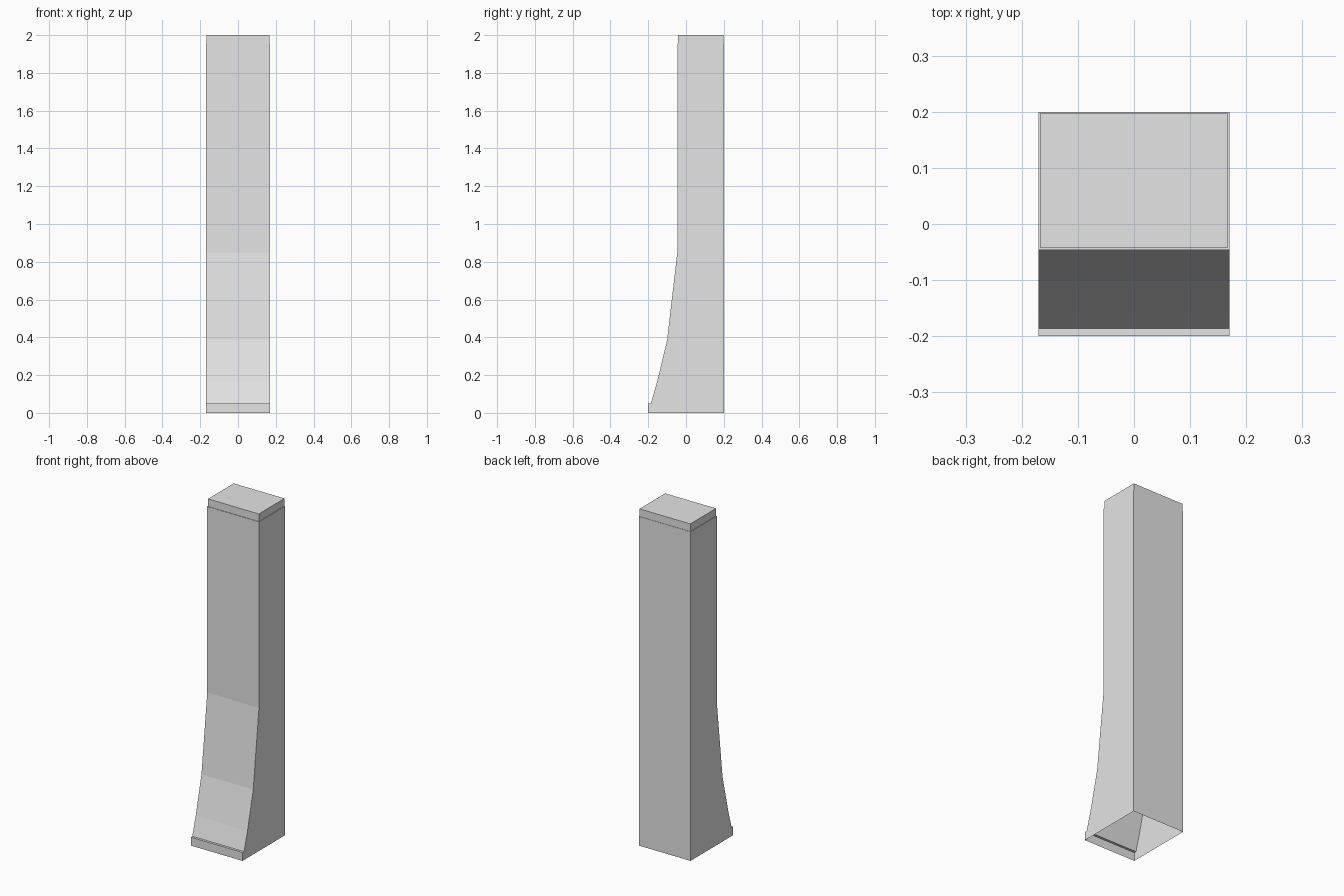
import bpy
import bmesh

if "Cube" in bpy.data.objects:
    bpy.data.objects.remove(bpy.data.objects["Cube"], do_unlink=True)

grey = bpy.data.materials.new("light_grey")
grey.use_nodes = True
colour = (0.78, 0.78, 0.78, 1)
grey.diffuse_color = colour
grey.node_tree.nodes["Principled BSDF"].inputs["Base Color"].default_value = colour


def extrude_profile(name, profile, half_width):
    """Sweep a (y, z) side outline across x, leaving the underside open."""
    bm = bmesh.new()
    side = bm.faces.new([bm.verts.new((-half_width, y, z)) for y, z in profile])
    swept = bmesh.ops.extrude_face_region(bm, geom=[side], use_keep_orig=True)["geom"]
    for v in swept:
        if isinstance(v, bmesh.types.BMVert):
            v.co.x = half_width
    bmesh.ops.recalc_face_normals(bm, faces=bm.faces)
    bm.normal_update()
    underside = [f for f in bm.faces if f.normal.z < -0.9]
    bmesh.ops.delete(bm, geom=underside, context="FACES")
    mesh = bpy.data.meshes.new(name)
    bm.to_mesh(mesh)
    bm.free()
    mesh.materials.append(grey)
    obj = bpy.data.objects.new(name, mesh)
    bpy.context.collection.objects.link(obj)
    return obj


# Pillar shaft with a flared front foot and a small toe ledge
front_curve = [(-0.2, 0), (-0.2, 0.05), (-0.186, 0.05), (-0.154, 0.16),
               (-0.1, 0.385), (-0.046, 0.85), (-0.046, 1.955)]
extrude_profile("pillar_shaft", front_curve + [(0.2, 1.955), (0.2, 0)], 0.17)

# Slightly narrower cap block on top
extrude_profile("pillar_cap", [(-0.043, 1.955), (-0.043, 2), (0.198, 2), (0.198, 1.955)], 0.167)
